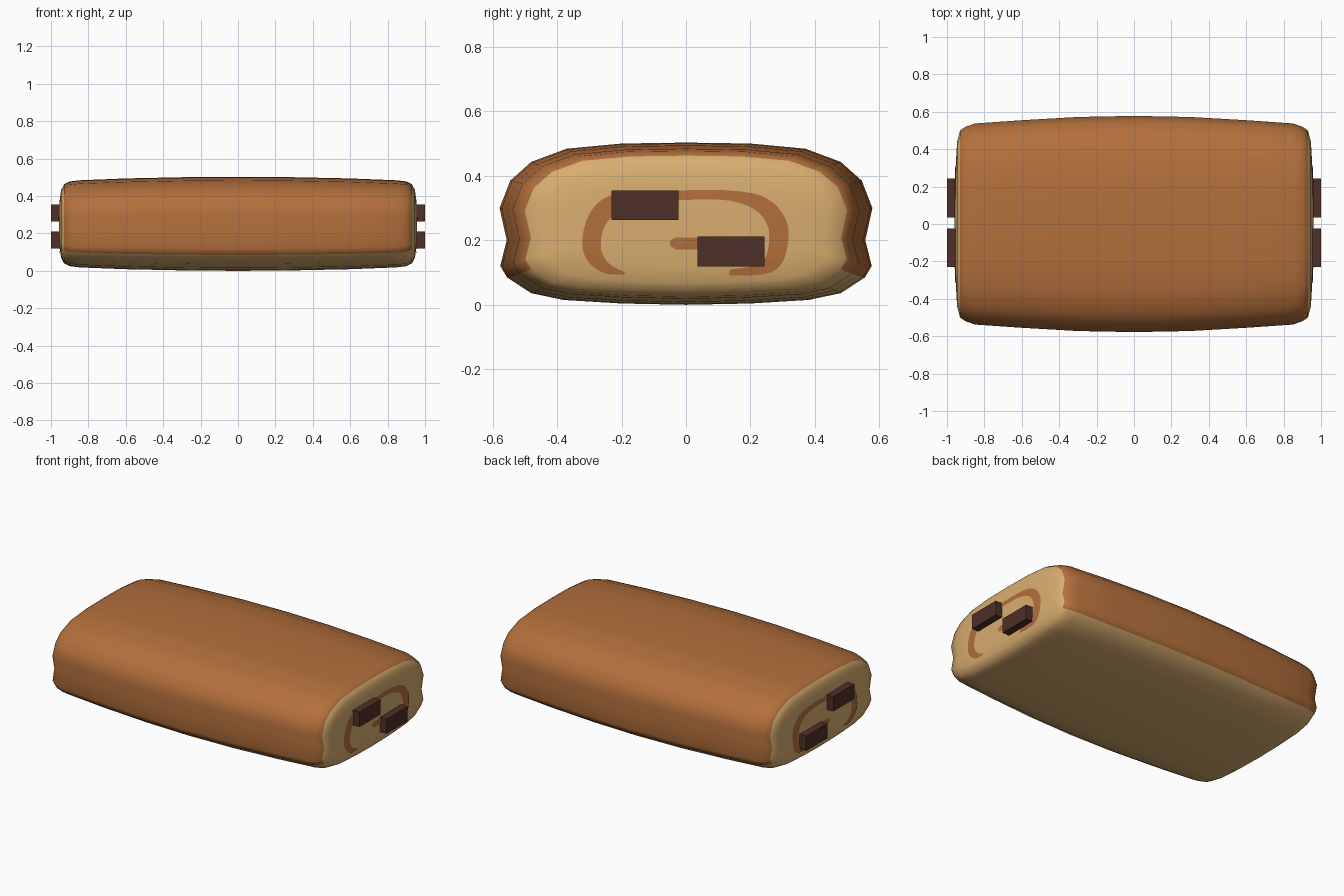
import bpy
import bmesh
from mathutils import Vector
from mathutils.bvhtree import BVHTree

if "Cube" in bpy.data.objects:
    bpy.data.objects.remove(bpy.data.objects["Cube"], do_unlink=True)


def material(name, rgb):
    mat = bpy.data.materials.new(name)
    mat.use_nodes = True
    mat.diffuse_color = (*rgb, 1)
    mat.node_tree.nodes["Principled BSDF"].inputs["Base Color"].default_value = (*rgb, 1)
    return mat


crust = material("golden brown crust", (0.45, 0.16, 0.045))
crumb = material("pale tan dough", (0.69, 0.42, 0.16))
chocolate = material("dark chocolate", (0.078, 0.029, 0.021))


def finish(bm, name, mats, angle=None):
    bmesh.ops.recalc_face_normals(bm, faces=bm.faces)
    mesh = bpy.data.meshes.new(name)
    bm.to_mesh(mesh)
    bm.free()
    for mat in mats:
        mesh.materials.append(mat)
    obj = bpy.data.objects.new(name, mesh)
    bpy.context.collection.objects.link(obj)
    if angle:
        bpy.ops.object.select_all(action="DESELECT")
        obj.select_set(True)
        bpy.context.view_layer.objects.active = obj
        bpy.ops.object.shade_smooth_by_angle(angle=angle)
    return obj


def spline(points, steps):
    """Catmull-Rom samples through the points."""
    pts = [Vector(p) for p in points]
    pts = [2 * pts[0] - pts[1]] + pts + [2 * pts[-1] - pts[-2]]
    out = []
    for a, b, c, d in zip(pts, pts[1:], pts[2:], pts[3:]):
        for i in range(steps):
            t = i / steps
            out.append(0.5 * (2 * b + (c - a) * t + (2 * a - 5 * b + 4 * c - d) * t**2
                              + (3 * b - 3 * c + d - a) * t**3))
    return out + [pts[-2]]


# Pastry body: one cross-section lofted along x, with rounded ends
half = [(0, .503), (.2, .5), (.37, .484), (.48, .443), (.545, .385), (.578, .3),
        (.556, .2), (.576, .12), (.555, .085), (.48, .036), (.38, .015), (.2, .004), (0, 0)]
UNDERSIDE = 8
profile = half + [(-y, z) for y, z in half[-2:0:-1]]
stations = [(0, 1, 1), (.3, .99, .99), (.6, .96, .965), (.85, .93, .925), (.9, .9, .9),
            (.93, .865, .84), (.946, .76, .72), (.953, .55, .52), (.956, .25, .25)]
stations = [(-x, sy, sz) for x, sy, sz in stations[:0:-1]] + stations
MID = 0.25

bm = bmesh.new()
rings = [[bm.verts.new((x, y * sy, MID + (z - MID) * sz)) for y, z in profile]
         for x, sy, sz in stations]
count = len(profile)
for a, b in zip(rings, rings[1:]):
    for i in range(count):
        j = (i + 1) % count
        face = bm.faces.new((a[i], a[j], b[j], b[i]))
        below = UNDERSIDE <= i < count - UNDERSIDE
        at_end = abs(face.calc_center_median().x) > 0.93
        face.material_index = int(below or at_end)
for ring in (rings[0], rings[-1]):
    bm.faces.new(ring).material_index = 1
bmesh.ops.recalc_face_normals(bm, faces=bm.faces)
surface = BVHTree.FromBMesh(bm)
finish(bm, "pastry_body", [crust, crumb], 1.2)

# Chocolate sticks running right through
for name, y, z in (("upper_chocolate_stick", -.127, .309), ("lower_chocolate_stick", .14, .165)):
    bm = bmesh.new()
    bmesh.ops.create_cube(bm, size=1)
    bmesh.ops.scale(bm, vec=(2, .208, .092), verts=bm.verts)
    bmesh.ops.translate(bm, vec=(0, y, z), verts=bm.verts)
    finish(bm, name, [chocolate])

# Rolled swirl on each end: ribbons of (y, z, width) laid on the dough
outer_roll = [(-.19, .097, .006), (-.25, .115, .035), (-.29, .165, .055), (-.285, .24, .058),
              (-.245, .3, .06), (-.17, .33, .04), (0, .34, .03), (.14, .338, .032),
              (.235, .31, .05), (.283, .25, .06), (.285, .18, .058), (.265, .13, .05),
              (.215, .107, .03), (.135, .1, .018)]
inner_roll = [(-.05, .188, .01), (-.035, .19, .034), (0, .19, .038), (.08, .188, .035)]


def on_end(side, y, z):
    hit = surface.ray_cast(Vector((2 * side, y, z)), Vector((-side, 0, 0)))[0]
    return hit + Vector((side * 0.004, 0, 0))


for end, side in (("left", 1), ("right", -1)):
    for label, path in (("outer", outer_roll), ("inner", inner_roll)):
        bm = bmesh.new()
        samples = spline(path, 6)
        rows = []
        for i, p in enumerate(samples):
            along = samples[min(i + 1, len(samples) - 1)] - samples[max(i - 1, 0)]
            across = Vector((-along.y, along.x)).normalized() * p.z / 2
            rows.append([bm.verts.new(on_end(side, p.x + across.x * k, p.y + across.y * k))
                         for k in (-1, 0, 1)])
        for a, b in zip(rows, rows[1:]):
            for k in (0, 1):
                bm.faces.new((a[k], a[k + 1], b[k + 1], b[k]))
        bm.normal_update()
        # Turn the ribbon to face outward
        flip = [f for f in bm.faces if f.normal.x * side < 0]
        mesh = bpy.data.meshes.new(f"{end}_{label}_swirl")
        bmesh.ops.reverse_faces(bm, faces=flip)
        bm.to_mesh(mesh)
        bm.free()
        mesh.materials.append(crust)
        bpy.context.collection.objects.link(bpy.data.objects.new(mesh.name, mesh))
